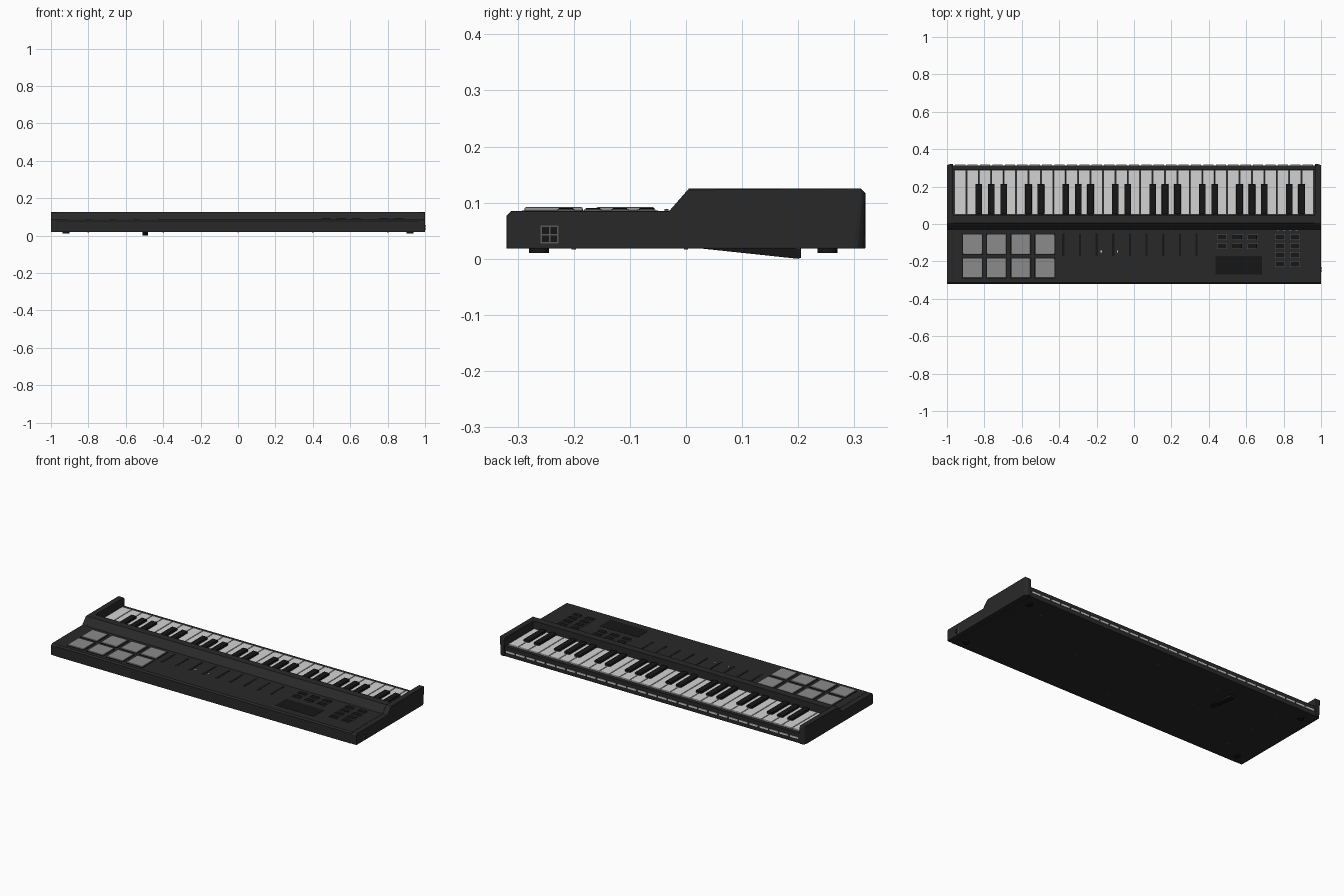
import bpy
import bmesh
from mathutils import Matrix, Vector

cube = bpy.data.objects.get("Cube")
if cube:
    bpy.data.objects.remove(cube, do_unlink=True)


def material(name, value):
    mat = bpy.data.materials.new(name)
    mat.use_nodes = True
    color = (value, value, value, 1)
    mat.diffuse_color = color
    bsdf = mat.node_tree.nodes["Principled BSDF"]
    bsdf.inputs["Base Color"].default_value = color
    bsdf.inputs["Roughness"].default_value = 0.6
    return mat


CASE = material("charcoal case", 0.022)
BLACK = material("black", 0.008)
IVORY = material("key white", 0.65)
PAD = material("pad grey", 0.26)
TRIM = material("trim grey", 0.1)


def finish(name, bm, mat, bevel=0.0, segments=2):
    bmesh.ops.recalc_face_normals(bm, faces=bm.faces)
    mesh = bpy.data.meshes.new(name)
    bm.to_mesh(mesh)
    bm.free()
    mesh.materials.append(mat)
    obj = bpy.data.objects.new(name, mesh)
    bpy.context.collection.objects.link(obj)
    if bevel:
        mod = obj.modifiers.new("soft_edges", "BEVEL")
        mod.width = bevel
        mod.segments = segments
    return obj


def boxes(name, items, mat, bevel=0.0):
    """Each item is a centre and a size."""
    bm = bmesh.new()
    for centre, size in items:
        place = Matrix.Translation(centre) @ Matrix.Diagonal(Vector(size)).to_4x4()
        bmesh.ops.create_cube(bm, size=1, matrix=place)
    return finish(name, bm, mat, bevel)


def extrude_profile(points, x0, x1):
    """Sweep a side profile of (y, z) points along x."""
    bm = bmesh.new()
    face = bm.faces.new([bm.verts.new((x0, y, z)) for y, z in points])
    moved = bmesh.ops.extrude_face_region(bm, geom=[face])["geom"]
    verts = [v for v in moved if isinstance(v, bmesh.types.BMVert)]
    bmesh.ops.translate(bm, verts=verts, vec=(x1 - x0, 0, 0))
    return bm


# Case: control deck, ridge and key well in one profile
BOTTOM, DECK, TOP = 0.018, 0.085, 0.125
CHEEK = 0.967
front = [(-0.32, BOTTOM), (-0.32, 0.077), (-0.312, DECK), (-0.03, DECK), (0.005, TOP)]
well = [(0.048, TOP), (0.048, 0.055), (0.292, 0.055), (0.292, 0.076),
        (0.314, 0.076), (0.314, BOTTOM)]
finish("case", extrude_profile(front + well, -CHEEK, CHEEK), CASE)

# End cheeks with rounded rear corners
cheek_profile = front + [(0.312, TOP), (0.32, 0.117), (0.32, BOTTOM)]
for side, label in ((-1, "right"), (1, "left")):
    bm = extrude_profile(cheek_profile, side * CHEEK, side)
    corner = [e for e in bm.edges
              if all(abs(v.co.x) > 0.99 and v.co.y > 0.319 for v in e.verts)]
    bmesh.ops.bevel(bm, geom=corner, offset=0.022, segments=4,
                    profile=0.5, affect="EDGES")
    finish(label + "_cheek", bm, CASE, 0.003)

# Keys: four octaves plus one, lowest note at the +x end
COUNT, START = 29, 0.9625
PITCH = 2 * START / COUNT
whites, blacks, lips = [], [], []
for i in range(COUNT):
    x = START - (i + 0.5) * PITCH
    whites.append(((x, 0.17, 0.068), (PITCH - 0.004, 0.24, 0.028)))
    lips.append(((x, 0.3145, 0.047), (PITCH - 0.012, 0.005, 0.01)))
    if i % 7 in (0, 1, 3, 4, 5) and i < COUNT - 1:
        blacks.append(((x - PITCH / 2, 0.133, 0.082), (0.036, 0.164, 0.026)))
boxes("white_keys", whites, IVORY, 0.002)
boxes("black_keys", blacks, BLACK, 0.004)
boxes("key_slot_strip", lips, IVORY)

# Drum pads on dark surrounds
pad_spots = [(-0.863 + 0.1287 * c, y) for c in range(4) for y in (-0.108, -0.236)]
boxes("pad_surrounds", [((x, y, DECK), (0.113, 0.113, 0.003)) for x, y in pad_spots], BLACK)
boxes("pads", [((x, y, 0.087), (0.103, 0.104, 0.01)) for x, y in pad_spots], PAD, 0.003)

# Slider slots
boxes("slider_slots", [((-0.378 + 0.0891 * i, -0.11, DECK), (0.012, 0.12, 0.002))
                       for i in range(9)], BLACK)
boxes("indicator_dots", [((x, -0.147, DECK), (0.006, 0.012, 0.003))
                         for x in (-0.175, -0.088)], IVORY)

# Buttons, each with a thin grey edge
rows = (-0.07, -0.118, -0.166, -0.214)
button_spots = [(x, y) for x in (0.47, 0.552, 0.632) for y in rows[:2]]
button_spots += [(x, y) for x in (0.78, 0.86) for y in rows]
boxes("button_edges", [((x, y, DECK), (0.054, 0.032, 0.005)) for x, y in button_spots], TRIM)
boxes("buttons", [((x, y, 0.087), (0.049, 0.027, 0.007)) for x, y in button_spots], BLACK, 0.002)
boxes("status_lights", [((0.77 + 0.033 * i, -0.035, 0.086), (0.013, 0.007, 0.005))
                        for i in range(4)], TRIM)

# Display window
boxes("display", [((0.56, -0.221, DECK), (0.25, 0.1, 0.002))], BLACK)

# Side socket on the left cheek
boxes("socket_edge", [((1, -0.243, 0.043), (0.002, 0.032, 0.032))], TRIM)
boxes("socket", [((1, -0.243 + dy, 0.043 + dz), (0.003, 0.012, 0.012))
                 for dy in (-0.0075, 0.0075) for dz in (-0.0075, 0.0075)], BLACK)

# Rubber feet
bm = bmesh.new()
for x in (-0.92, 0.92):
    for y in (-0.262, 0.252):
        bmesh.ops.create_cone(bm, cap_ends=True, segments=24, radius1=0.018,
                              radius2=0.018, depth=0.01,
                              matrix=Matrix.Translation((x, y, 0.015)))
finish("feet", bm, BLACK)

# Tapered prop beneath the case
prop = [(0.03, BOTTOM), (0.205, BOTTOM), (0.205, 0.002), (0.2, 0)]
finish("tilt_prop", extrude_profile(prop, -0.51, -0.48), BLACK)

# Underside screws
boxes("screws", [((x, y, BOTTOM), (0.008, 0.008, 0.002))
                 for x in (-0.8, -0.4, 0, 0.4, 0.8) for y in (-0.2, 0, 0.2)], TRIM)
